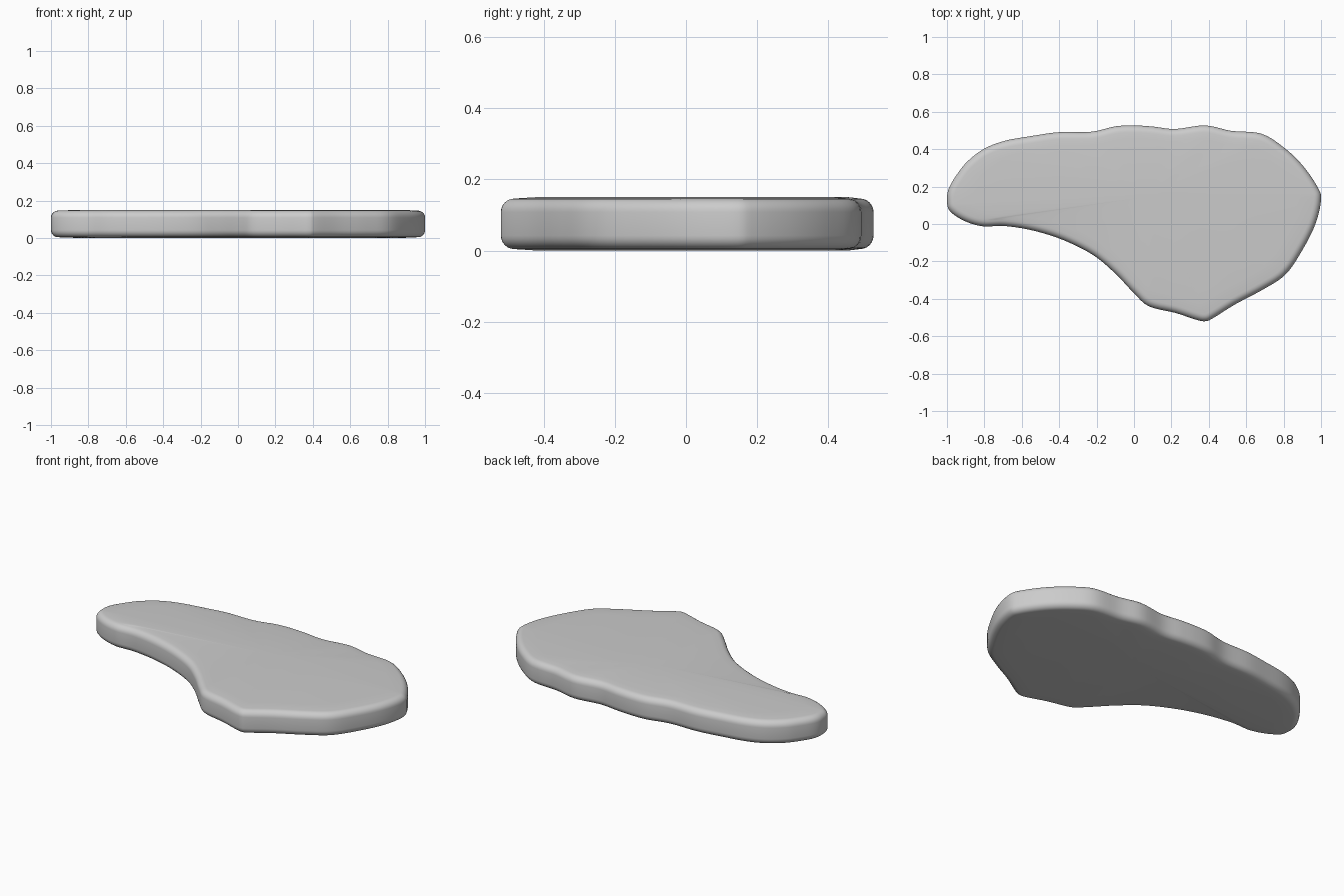
import bpy, bmesh, math
from mathutils import Vector

if "Cube" in bpy.data.objects:
    bpy.data.objects.remove(bpy.data.objects["Cube"])

# Plan outline, clockwise from the left tip
OUTLINE = [
    (-1.0, .13), (-.99, .19), (-.95, .26), (-.89, .335), (-.8, .403), (-.69, .445),
    (-.55, .47), (-.4, .491), (-.23, .493), (-.1, .522), (0, .527), (.1, .521),
    (.22, .508), (.38, .527), (.52, .498), (.68, .483), (.8, .41), (.9, .315),
    (.98, .2), (1.0, .13), (.97, 0), (.9, -.14), (.81, -.27), (.69, -.35),
    (.54, -.43), (.42, -.505), (.38, -.52), (.33, -.511), (.22, -.475), (.08, -.44), (0, -.37),
    (-.1, -.265), (-.22, -.165), (-.38, -.085), (-.54, -.035), (-.69, -.011),
    (-.81, -.012), (-.91, .018), (-.985, .07)]
HEIGHT, ROUND_XY, ROUND_Z = .15, .038, .038
CENTRE = Vector((.1, .15))


def smooth_loop(points, steps=5):
    """Closed Catmull-Rom curve through the points."""
    p = [Vector(q) for q in points]
    n, out = len(p), []
    for i in range(n):
        a, b, c, d = (p[(i + k) % n] for k in (-1, 0, 1, 2))
        for s in range(steps):
            t = s / steps
            out.append(.5 * (2*b + (c - a)*t + (2*a - 5*b + 4*c - d)*t*t
                             + (3*b - a - 3*c + d)*t**3))
    return out


loop = smooth_loop(OUTLINE)
n = len(loop)
# Inward normals of the clockwise loop, averaged over nearby points
normals = []
for i in range(n):
    t = (loop[(i + 2) % n] - loop[i - 2]).normalized()
    normals.append(Vector((t.y, -t.x)))

# Edge profile: (inset, pull towards centre, height), bottom to top
edge = []
for k in range(7):
    a = math.pi / 2 * k / 6
    edge.append((ROUND_XY * (1 - math.sin(a)), 0, .004 + ROUND_Z * (1 - math.cos(a))))
lower = [(ROUND_XY, .1, 0)] + edge
profile = lower + [(i, s, HEIGHT - z) for i, s, z in reversed(lower)]

# Rounded slab
bm = bmesh.new()
rings = []
for inset, pull, z in profile:
    ring = []
    for p, nrm in zip(loop, normals):
        q = (p + nrm * inset).lerp(CENTRE, pull)
        ring.append(bm.verts.new((q.x, q.y, z)))
    rings.append(ring)
for lo, hi in zip(rings, rings[1:]):
    for i in range(n):
        j = (i + 1) % n
        bm.faces.new((lo[i], lo[j], hi[j], hi[i]))
for ring, z in ((rings[0], 0), (rings[-1], HEIGHT)):
    mid = bm.verts.new((CENTRE.x, CENTRE.y, z))
    for i in range(n):
        bm.faces.new((ring[i], ring[(i + 1) % n], mid))
bmesh.ops.recalc_face_normals(bm, faces=bm.faces)
for f in bm.faces:
    f.smooth = True
mesh = bpy.data.meshes.new("slab")
bm.to_mesh(mesh)
bm.free()
bpy.context.collection.objects.link(bpy.data.objects.new("slab", mesh))
